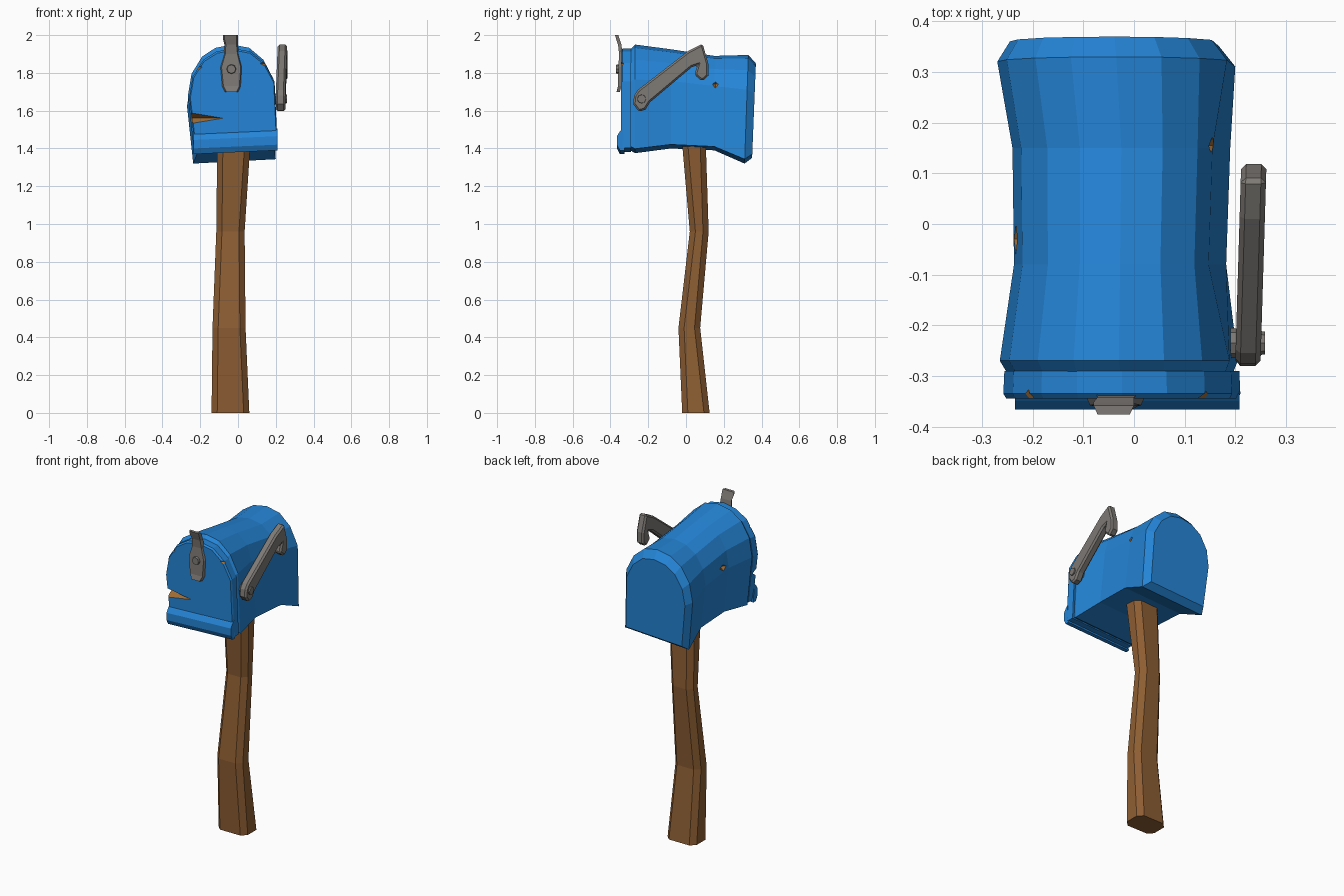
import bpy, bmesh, math
from mathutils import Matrix, Vector

if "Cube" in bpy.data.objects:
    bpy.data.objects.remove(bpy.data.objects["Cube"])


def material(name, rgb):
    m = bpy.data.materials.new(name)
    m.diffuse_color = (*rgb, 1)
    m.use_nodes = True
    m.node_tree.nodes["Principled BSDF"].inputs["Base Color"].default_value = m.diffuse_color
    return m


BLUE = material("blue_paint", (0.018, 0.235, 0.68))
WOOD = material("brown_wood", (0.27, 0.112, 0.033))
RUST = material("rusty_edge", (0.36, 0.155, 0.035))
GREY = material("grey_metal", (0.21, 0.195, 0.18))


def finish(name, bm, *mats):
    bmesh.ops.recalc_face_normals(bm, faces=bm.faces)
    me = bpy.data.meshes.new(name)
    bm.to_mesh(me)
    bm.free()
    for m in mats:
        me.materials.append(m)
    ob = bpy.data.objects.new(name, me)
    bpy.context.collection.objects.link(ob)
    return ob


def loft(name, rings, *mats):
    """Skin a list of equal-length rings and cap both ends."""
    bm = bmesh.new()
    vs = [[bm.verts.new(p) for p in r] for r in rings]
    n = len(vs[0])
    for a, b in zip(vs, vs[1:]):
        for i in range(n):
            bm.faces.new((a[i], a[(i + 1) % n], b[(i + 1) % n], b[i]))
    bm.faces.new(vs[0])
    bm.faces.new(vs[-1])
    return finish(name, bm, *mats)


def bevel(ob, width):
    m = ob.modifiers.new("bevel", 'BEVEL')
    m.width, m.segments, m.limit_method = width, 1, 'ANGLE'
    m.angle_limit = math.radians(50)


def chip(ob, centre, radii):
    """Cut a diamond-shaped break whose walls take the second material."""
    bm = bmesh.new()
    bmesh.ops.create_uvsphere(bm, u_segments=4, v_segments=2, radius=1,
                              matrix=Matrix.Translation(centre) @ Matrix.Diagonal((*radii, 1)))
    for f in bm.faces:
        f.material_index = 1
    cutter = finish("chip_cutter", bm, BLUE, RUST)
    cutter.hide_render = True
    mod = ob.modifiers.new("chip", 'BOOLEAN')
    mod.operation, mod.solver, mod.object = 'DIFFERENCE', 'EXACT', cutter
    dg = bpy.context.evaluated_depsgraph_get()
    me = bpy.data.meshes.new_from_object(ob.evaluated_get(dg))
    ob.modifiers.clear()
    ob.data = me
    bpy.data.objects.remove(cutter)


def bolt(name, centre, axis, radius, depth):
    bm = bmesh.new()
    rot = Vector(axis).to_track_quat('Z', 'Y').to_matrix().to_4x4()
    bmesh.ops.create_cone(bm, cap_ends=True, segments=8, radius1=radius, radius2=radius * 0.75,
                          depth=depth, matrix=Matrix.Translation(centre) @ rot)
    return finish(name, bm, GREY)


# crooked post with chamfered corners: z, x0, x1, y0, y1
def post_ring(z, x0, x1, y0, y1, c=0.03):
    return [(x0 + c, y0, z), (x1 - c, y0, z), (x1, y0 + c, z), (x1, y1 - c, z),
            (x1 - c, y1, z), (x0 + c, y1, z), (x0, y1 - c, z), (x0, y0 + c, z)]


loft("post", [post_ring(*s) for s in (
    (0, -0.14, 0.06, -0.02, 0.125), (0.45, -0.135, 0.04, -0.04, 0.075),
    (0.96, -0.115, 0.035, 0.02, 0.12), (1.42, -0.11, 0.065, -0.02, 0.105))], WOOD)

# slightly skewed arch shared by box and door
ARCH = [(-0.86, 0), (-1, 0.53), (-0.92, 0.73), (-0.68, 0.89), (-0.38, 0.97), (0, 1),
        (0.38, 0.97), (0.7, 0.86), (0.93, 0.68), (1, 0.04)]


def arch_ring(y, x0, x1, z0, z1):
    lean = 0.02 if y > 0.2 else 0
    return [((x0 + x1) / 2 + u * (x1 - x0) / 2, y - lean * (1 - v), z0 + v * (z1 - z0))
            for u, v in ARCH]


# pinched letter box
box = loft("mailbox_body", [arch_ring(*s) for s in (
    (-0.295, -0.25, 0.195, 1.39, 1.925), (-0.27, -0.265, 0.205, 1.375, 1.95),
    (-0.08, -0.237, 0.182, 1.40, 1.925), (0.15, -0.24, 0.19, 1.39, 1.89),
    (0.33, -0.27, 0.20, 1.32, 1.895), (0.37, -0.245, 0.168, 1.35, 1.85))], BLUE, RUST)
for v in box.data.vertices:          # dent in the right wall
    if v.co.x > 0.16 and v.co.z > 1.6 and -0.1 < v.co.y < 0.2:
        v.co.x -= 0.02
chip(box, (0.195, 0.155, 1.74), (0.06, 0.05, 0.06))
chip(box, (-0.245, -0.03, 1.70), (0.03, 0.05, 0.03))

# door with cracks
door = loft("door", [arch_ring(*s) for s in (
    (-0.345, -0.252, 0.205, 1.385, 1.92), (-0.335, -0.258, 0.21, 1.38, 1.93),
    (-0.29, -0.256, 0.208, 1.38, 1.93))], BLUE, RUST)
chip(door, (-0.26, -0.345, 1.56), (0.18, 0.045, 0.03))
chip(door, (0.155, -0.35, 1.85), (0.045, 0.03, 0.025))
chip(door, (-0.215, -0.35, 1.83), (0.03, 0.03, 0.02))

# rolled lip along the door bottom
LIP = [(-0.335, 1.485), (-0.35, 1.47), (-0.366, 1.445), (-0.366, 1.40), (-0.35, 1.37), (-0.325, 1.37)]
loft("door_lip", [[(x, y, z + dz) for y, z in LIP] for x, dz in ((-0.235, 0), (0.208, 0.02))], BLUE)

# bent latch: y, z, x0, x1
LATCH = [(-0.35, 1.70, -0.07, 0.0), (-0.342, 1.73, -0.085, 0.015), (-0.34, 1.83, -0.095, 0.022),
         (-0.336, 1.90, -0.075, 0.005), (-0.342, 1.95, -0.072, 0.0), (-0.352, 1.98, -0.08, 0.0),
         (-0.358, 2.0, -0.08, 0.0)]
latch = loft("door_latch", [[(x0, y, z), (x0 + 0.008, y - 0.018, z), (x1 - 0.008, y - 0.018, z), (x1, y, z)]
                            for y, z, x0, x1 in LATCH], GREY)
bolt("latch_bolt", (-0.035, -0.355, 1.82), (0, -1, 0), 0.03, 0.03)

# raised flag: outline in y, z
FLAG = [(-0.28, 1.635), (-0.25, 1.595), (-0.215, 1.605), (-0.19, 1.645), (0.03, 1.83), (0.06, 1.84),
        (0.045, 1.79), (0.085, 1.755), (0.118, 1.785), (0.118, 1.85), (0.088, 1.955), (0.01, 1.915),
        (-0.255, 1.71), (-0.275, 1.68)]
flag = loft("flag", [[(x + 0.03 * (y + 0.27), y, z) for y, z in FLAG] for x in (0.2, 0.25)], GREY)
bevel(flag, 0.01)
bolt("flag_bolt", (0.225, -0.235, 1.662), (1, 0, 0), 0.03, 0.068)
